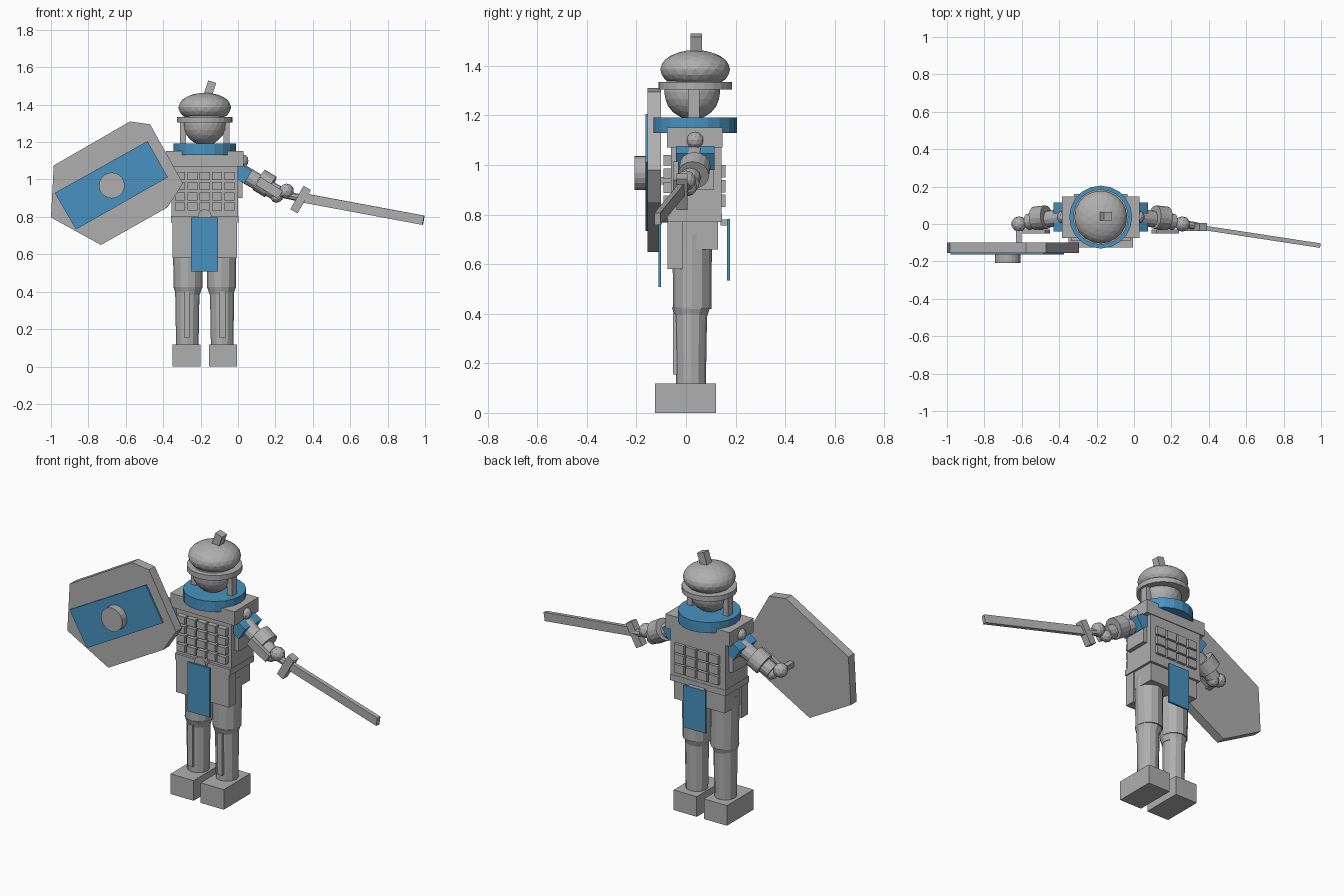
import bpy, bmesh, math
from mathutils import Vector, Matrix

if "Cube" in bpy.data.objects:
    bpy.data.objects.remove(bpy.data.objects["Cube"])

CX = -0.178   # body centre line
CY = 0.037


def material(name, rgb):
    m = bpy.data.materials.new(name)
    m.diffuse_color = (*rgb, 1)
    m.use_nodes = True
    m.node_tree.nodes["Principled BSDF"].inputs["Base Color"].default_value = m.diffuse_color
    return m


GREY = material("armour grey", (0.43, 0.43, 0.43))
BLUE = material("cloth blue", (0.065, 0.29, 0.53))


def finish(name, bm, mat):
    bmesh.ops.recalc_face_normals(bm, faces=bm.faces)
    me = bpy.data.meshes.new(name)
    bm.to_mesh(me)
    bm.free()
    me.materials.append(mat)
    ob = bpy.data.objects.new(name, me)
    bpy.context.collection.objects.link(ob)
    return ob


def box(name, x, y, z, mat=GREY, tilt=0):
    """Box from (min, max) ranges, tilted about the front-back axis."""
    bm = bmesh.new()
    c = Vector(((x[0] + x[1]) / 2, (y[0] + y[1]) / 2, (z[0] + z[1]) / 2))
    m = (Matrix.Translation(c) @ Matrix.Rotation(math.radians(tilt), 4, 'Y')
         @ Matrix.Diagonal((x[1] - x[0], y[1] - y[0], z[1] - z[0], 1)))
    bmesh.ops.create_cube(bm, size=1, matrix=m)
    return finish(name, bm, mat)


def rod(name, a, b, r1, r2, mat=GREY, n=12):
    """Cylinder or cone running from a to b."""
    a, b = Vector(a), Vector(b)
    d = b - a
    m = Matrix.Translation((a + b) / 2) @ d.to_track_quat('Z', 'Y').to_matrix().to_4x4()
    bm = bmesh.new()
    bmesh.ops.create_cone(bm, cap_ends=True, segments=n, radius1=r1, radius2=r2,
                          depth=d.length, matrix=m)
    return finish(name, bm, mat)


def beam(name, a, b, thick, tall, mat=GREY):
    """Rectangular bar from a to b."""
    a, b = Vector(a), Vector(b)
    x = (b - a).normalized()
    y = Vector((0, 0, 1)).cross(x).normalized()
    z = x.cross(y)
    m = Matrix((x * (b - a).length, y * thick, z * tall)).transposed().to_4x4()
    bm = bmesh.new()
    bmesh.ops.create_cube(bm, size=1, matrix=Matrix.Translation((a + b) / 2) @ m)
    return finish(name, bm, mat)


def ball(name, c, r, scale=(1, 1, 1), sub=3):
    bm = bmesh.new()
    bmesh.ops.create_icosphere(bm, subdivisions=sub, radius=r,
                               matrix=Matrix.Translation(c) @ Matrix.Diagonal((*scale, 1)))
    return finish(name, bm, GREY)


def slab(name, pts, y0, y1, mat=GREY):
    """Outline in the front plane, extruded front to back."""
    bm = bmesh.new()
    f = bm.faces.new([bm.verts.new((x, y0, z)) for x, z in pts])
    g = bmesh.ops.extrude_face_region(bm, geom=[f])
    bmesh.ops.translate(bm, vec=(0, y1 - y0, 0),
                        verts=[v for v in g["geom"] if isinstance(v, bmesh.types.BMVert)])
    return finish(name, bm, mat)


def span(s, a, b):
    """Mirrored x range measured from the body centre line."""
    return tuple(sorted((CX + s * a, CX + s * b)))


for s, side in ((-1, "left"), (1, "right")):
    P = lambda x, y, z: (CX + s * x, y, z)
    # legs
    box(side + "_boot", span(s, 0.023, 0.173), (-0.125, 0.122), (0, 0.118))
    rod(side + "_shin", P(0.093, 0.02, 0.11), P(0.093, 0.02, 0.4), 0.06, 0.065)
    box(side + "_shin_guard", span(s, 0.08, 0.112), (-0.052, -0.02), (0.155, 0.4))
    rod(side + "_knee", P(0.09, 0.02, 0.385), P(0.09, 0.02, 0.425), 0.064, 0.077)
    rod(side + "_thigh", P(0.09, 0.025, 0.42), P(0.09, 0.025, 0.72), 0.077, 0.08)
    box(side + "_thigh_guard", span(s, 0.05, 0.173), (-0.075, -0.012), (0.58, 0.78))
    # arms
    beam(side + "_sleeve", P(0.15, CY, 1.065), P(0.232, CY, 1.013), 0.155, 0.08, BLUE)
    ball(side + "_shoulder_stud", P(0.2, CY, 1.1), 0.035, sub=2)
    rod(side + "_arm", P(0.2, CY, 1.035), P(0.39, 0.012, 0.925), 0.045, 0.042)
    rod(side + "_cuff", P(0.29, CY, 0.998), P(0.352, 0.03, 0.96), 0.063, 0.063, n=16)
    box(side + "_cuff_plate", span(s, 0.275, 0.415), (-0.052, -0.03), (0.93, 0.98),
        tilt=s * 32)
    ball(side + "_wrist", P(0.385, 0.01, 0.91), 0.035, sub=2)
    ball(side + "_hand", P(0.437, 0.0, 0.937), 0.041, sub=2)
    # helmet cheek guards
    box(side + "_cheek_guard", span(s, 0.1, 0.133), (0.008, 0.055), (1.18, 1.31))

# torso
box("pelvis", span(1, -0.165, 0.165), (-0.012, 0.13), (0.66, 0.79))
box("torso", span(1, -0.178, 0.178), (-0.06, 0.143), (0.775, 1.08))
box("belt", span(1, -0.18, 0.18), (-0.075, 0.145), (0.77, 0.805))
box("side_plates", span(1, -0.203, 0.203), (-0.03, 0.11), (0.9, 1.07))
box("shoulder_yoke", span(1, -0.208, 0.208), (-0.076, 0.148), (1.07, 1.152))

# chest and back scale plates
for row in range(4):
    z = 0.833 + row * 0.055
    for col in range(5):
        x = (col - 2) * 0.066
        box("chest_scale", span(1, x - 0.027, x + 0.027), (-0.09, -0.055), (z, z + 0.043))
for row in range(3):
    z = 0.83 + row * 0.06
    for col in range(4):
        x = (col - 1.5) * 0.075
        box("back_scale", span(1, x - 0.031, x + 0.031), (0.13, 0.16), (z, z + 0.05))

# cloth tabards and buckle
box("front_tabard", (-0.25, -0.106), (-0.111, -0.1), (0.508, 0.797), BLUE)
box("back_tabard", (-0.25, -0.106), (0.165, 0.177), (0.535, 0.782), BLUE)
rod("buckle", (CX, -0.1, 0.805), (CX, -0.06, 0.805), 0.036, 0.036)
box("back_tabard_mount", span(1, -0.05, 0.05), (0.14, 0.166), (0.755, 0.78))

# collar, head and helmet
rod("collar", (CX, CY, 1.13), (CX, CY, 1.192), 0.168, 0.168, BLUE, 20)
ball("head", (CX, 0.025, 1.295), 0.113)
rod("helmet_brim", (CX, CY, 1.305), (CX, CY, 1.335), 0.148, 0.148, n=24)
ball("helmet_dome", (CX, CY, 1.385), 0.141, (1, 1, 0.56))
box("helmet_crest", (-0.175, -0.13), (0.018, 0.064), (1.43, 1.525), tilt=18)

# shield
slab("shield", [(-0.985, 1.075), (-0.578, 1.31), (-0.47, 1.295), (-0.294, 0.979),
                (-0.378, 0.85), (-0.733, 0.65), (-1.0, 0.797)], -0.155, -0.1)
slab("shield_panel", [(-0.98, 0.928), (-0.484, 1.205), (-0.375, 1.012), (-0.866, 0.733)],
     -0.164, -0.154, BLUE)
rod("shield_boss", (-0.675, -0.208, 0.968), (-0.675, -0.15, 0.968), 0.069, 0.069, n=20)
beam("shield_grip", (-0.617, -0.11, 0.937), (-0.617, 0, 0.937), 0.03, 0.03)

# sword
rod("sword_grip", (0.22, 0.008, 0.925), (0.34, -0.012, 0.9), 0.02, 0.02, n=8)
beam("sword_guard_bar", (0.299, -0.016, 0.83), (0.37, -0.016, 0.955), 0.045, 0.045)
beam("sword_blade", (0.33, -0.014, 0.905), (0.992, -0.115, 0.782), 0.024, 0.05)
